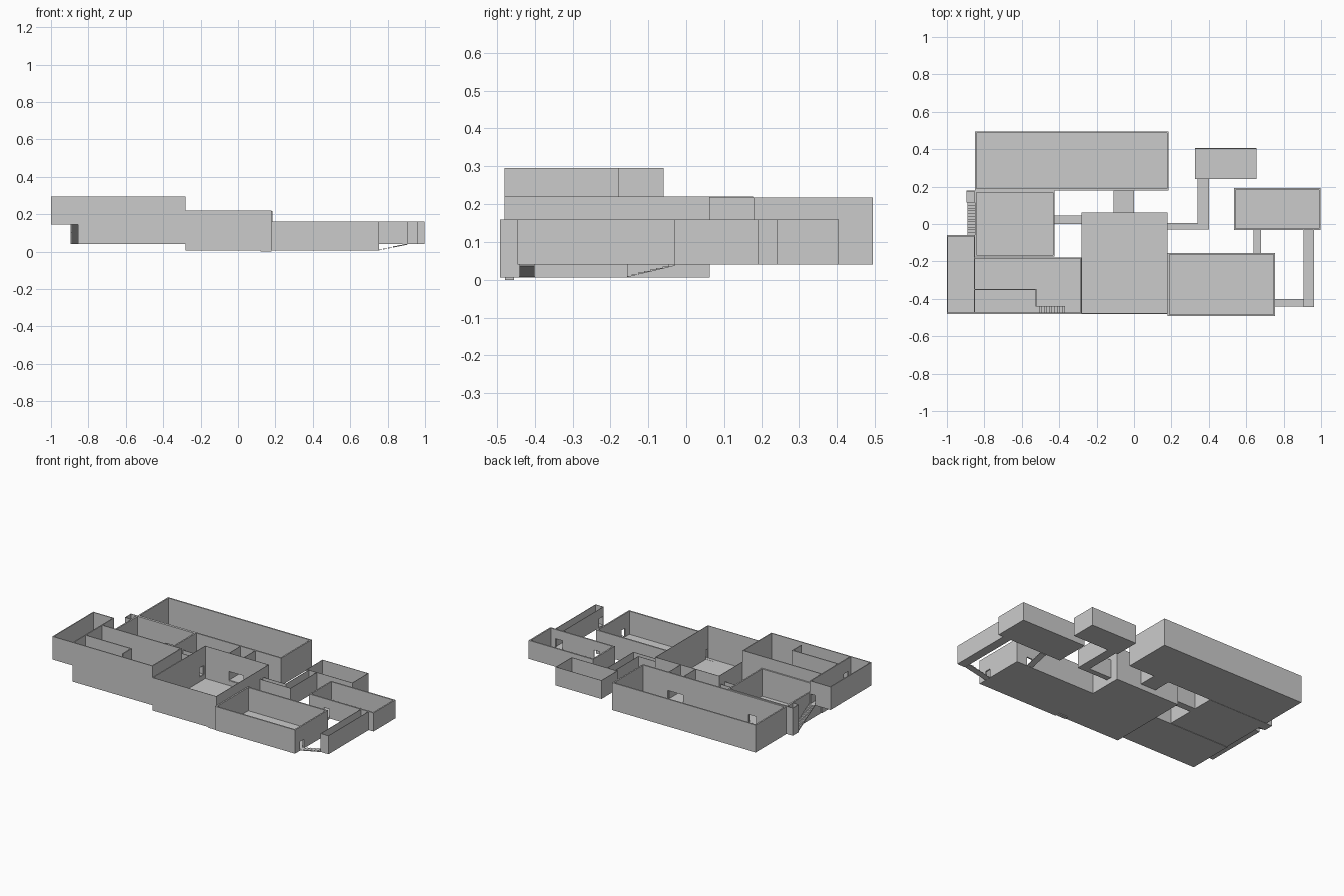
import bpy, bmesh

if "Cube" in bpy.data.objects:
    bpy.data.objects.remove(bpy.data.objects["Cube"])

THIN, THICK = 0.003, 0.009


def finish(name, bm):
    bmesh.ops.recalc_face_normals(bm, faces=bm.faces)
    me = bpy.data.meshes.new(name)
    bm.to_mesh(me)
    bm.free()
    ob = bpy.data.objects.new(name, me)
    bpy.context.collection.objects.link(ob)
    return ob


def box(bm, x0, x1, y0, y1, z0, z1):
    if min(x1 - x0, y1 - y0, z1 - z0) < 1e-5:
        return
    vs = bmesh.ops.create_cube(bm, size=1)["verts"]
    for v in vs:
        v.co = (x0 if v.co.x < 0 else x1,
                y0 if v.co.y < 0 else y1,
                z0 if v.co.z < 0 else z1)


def room(name, x0, x1, y0, y1, z0, z1, t=THIN, doors=(), open_sides=""):
    """Open-topped room; doors are (side, start, end, bottom, top)."""
    bm = bmesh.new()
    box(bm, x0, x1, y0, y1, z0, z0 + THIN)
    zb = z0 + THIN
    for side in "WESN":
        if side in open_sides:
            continue
        if side in "WE":
            lo, hi = y0, y1
            a = x0 if side == "W" else x1 - t
        else:
            lo, hi = x0, x1
            if "W" not in open_sides:
                lo += t
            if "E" not in open_sides:
                hi -= t
            a = y0 if side == "S" else y1 - t

        def piece(s, e, b, c):
            if side in "WE":
                box(bm, a, a + t, s, e, b, c)
            else:
                box(bm, s, e, a, a + t, b, c)

        pos = lo
        for _, s, e, b, c in sorted(d for d in doors if d[0] == side):
            s, e = max(s, lo), min(e, hi)
            piece(pos, s, zb, z1)
            piece(s, e, zb, b)
            piece(s, e, c, z1)
            pos = e
        piece(pos, hi, zb, z1)
    return finish(name, bm)


def stairs(name, axis, start, end, w0, w1, z0, z1, n):
    """Stepped top and sloping underside, extruded across its width."""
    prof = [(start, z0)]
    for i in range(n):
        p = start + (end - start) * i / n
        q = start + (end - start) * (i + 1) / n
        z = z0 + (z1 - z0) * (i + 1) / n
        prof += [(p, z), (q, z)]
    prof += [(end, z1 - 0.003)]
    bm = bmesh.new()
    vs = [bm.verts.new((p, w0, z) if axis == "x" else (w0, p, z)) for p, z in prof]
    f = bm.faces.new(vs)
    ext = bmesh.ops.extrude_face_region(bm, geom=[f])["geom"]
    for v in ext:
        if isinstance(v, bmesh.types.BMVert):
            v.co["xy".index("y" if axis == "x" else "x")] = w1
    return finish(name, bm)


L, G = 0.04, 0.006     # upper and sunken floor levels
D = 0.10               # door head height

# main rooms
room("back_hall", -0.85, 0.185, 0.18, 0.495, L, 0.218, THICK,
     [("S", -0.11, 0.0, L, D), ("S", -0.64, -0.58, L, D)])
room("left_room", -0.85, -0.425, -0.175, 0.178, L, 0.22, THICK,
     [("N", -0.64, -0.58, L, D), ("E", 0.0, 0.045, L, D), ("W", 0.12, 0.172, L, D)])
room("front_left_room", -0.855, -0.28, -0.48, -0.178, L, 0.295, 0.006,
     [("W", -0.45, -0.40, 0.148, 0.21), ("E", -0.36, -0.30, L, D)])
room("far_left_gallery", -1.0, -0.85, -0.48, -0.06, 0.145, 0.295, 0.006,
     [("E", -0.45, -0.40, 0.148, 0.21), ("N", -0.89, -0.857, 0.148, 0.21)])
room("central_hall", -0.28, 0.18, -0.48, 0.062, G, 0.22, THIN,
     [("N", -0.11, 0.0, L, D), ("W", 0.0, 0.045, L, D), ("W", -0.36, -0.30, L, D),
      ("E", -0.03, 0.005, L, D), ("E", -0.475, -0.455, 0.01, 0.07)])
room("front_right_room", 0.18, 0.755, -0.492, -0.155, G, 0.16, THICK,
     [("E", -0.44, -0.40, G, 0.065), ("N", 0.64, 0.68, G, 0.065),
      ("W", -0.475, -0.455, 0.01, 0.07)])
room("right_room", 0.535, 0.998, -0.032, 0.192, L, 0.16, THICK,
     [("S", 0.64, 0.68, L, D), ("S", 0.905, 0.955, L, D)])
room("back_right_room", 0.325, 0.655, 0.24, 0.405, L, 0.16, THIN,
     [("S", 0.345, 0.397, L, D)])

# raised chamber inside the front left room
room("raised_chamber", -0.85, -0.52, -0.477, -0.348, 0.145, 0.295, 0.006,
     [("E", -0.474, -0.442, 0.148, 0.295)], "WS")
bm = bmesh.new()
box(bm, -0.85, -0.52, -0.351, -0.348, L, 0.145)
box(bm, -0.523, -0.52, -0.477, -0.348, L, 0.145)
finish("chamber_base_walls", bm)

# corridors
room("hall_passage", -0.11, 0.0, 0.062, 0.18, L, 0.218, open_sides="NS")
room("left_passage", -0.43, -0.28, 0.0, 0.045, L, 0.16, open_sides="WE")
room("bend_passage_a", 0.18, 0.40, -0.03, 0.005, L, 0.16,
     doors=[("N", 0.343, 0.397, L, 0.16)], open_sides="W")
room("bend_passage_b", 0.34, 0.40, 0.005, 0.24, L, 0.16, open_sides="NS")
room("right_passage", 0.905, 0.963, -0.445, -0.032, L, 0.16,
     doors=[("W", -0.44, -0.40, L, D)], open_sides="N")
room("stair_landing", -0.895, -0.85, 0.115, 0.178, L, 0.22,
     doors=[("S", -0.892, -0.853, L, D), ("E", 0.12, 0.172, L, D)])

# stair flights
stairs("right_stairs", "x", 0.75, 0.906, -0.44, -0.40, G, L, 6)
stairs("back_stairs", "y", -0.16, -0.03, 0.64, 0.68, G, L, 8)
stairs("gallery_stairs", "y", 0.116, -0.06, -0.89, -0.85, L, 0.148, 12)
stairs("chamber_stairs", "x", -0.355, -0.52, -0.477, -0.438, L, 0.148, 12)

# doorstep between hall and front right room
bm = bmesh.new()
box(bm, 0.12, 0.18, -0.478, -0.455, 0.0, 0.01)
finish("doorstep", bm)
